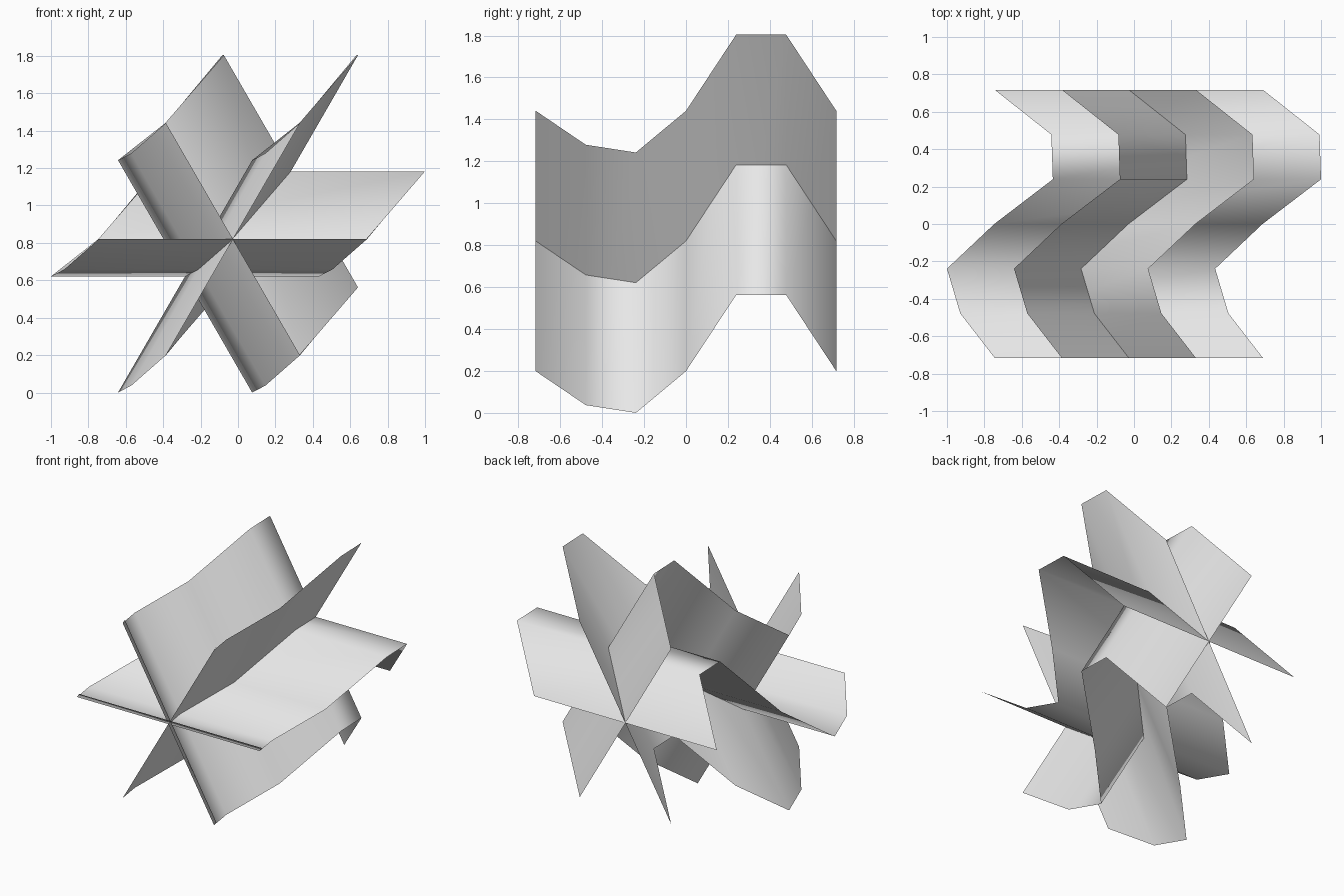
import bpy
import bmesh
from math import cos, sin, radians
from mathutils import Vector

cube = bpy.data.objects.get("Cube")
if cube:
    bpy.data.objects.remove(cube, do_unlink=True)

# Single plain material
grey = bpy.data.materials.new("light grey")
grey.use_nodes = True
colour = (0.8, 0.8, 0.8, 1)
grey.diffuse_color = colour
grey.node_tree.nodes["Principled BSDF"].inputs["Base Color"].default_value = colour

# Winding centre line shared by every blade, from front to back
HALF_WIDTH = 0.717
PATH = [Vector(p) for p in (
    (-0.027, -0.717, 0.82), (-0.212, -0.478, 0.658), (-0.283, -0.239, 0.621),
    (-0.03, 0, 0.82), (0.283, 0.239, 1.183), (0.275, 0.478, 1.183),
    (-0.027, 0.717, 0.82))]


def wavy_blade(name, angle):
    """Sweep a straight line, tilted by angle, along the centre line."""
    across = Vector((cos(angle), 0, sin(angle))) * HALF_WIDTH
    bm = bmesh.new()
    rows = [(bm.verts.new(p - across), bm.verts.new(p + across)) for p in PATH]
    for (a, b), (c, d) in zip(rows, rows[1:]):
        bm.faces.new((a, b, d, c)).smooth = True
    mesh = bpy.data.meshes.new(name)
    bm.to_mesh(mesh)
    bm.free()
    mesh.materials.append(grey)
    bpy.context.collection.objects.link(bpy.data.objects.new(name, mesh))


# Three blades crossing at equal angles
for name, degrees in (("flat_blade", 0), ("right_leaning_blade", 60),
                      ("left_leaning_blade", 120)):
    wavy_blade(name, radians(degrees))
